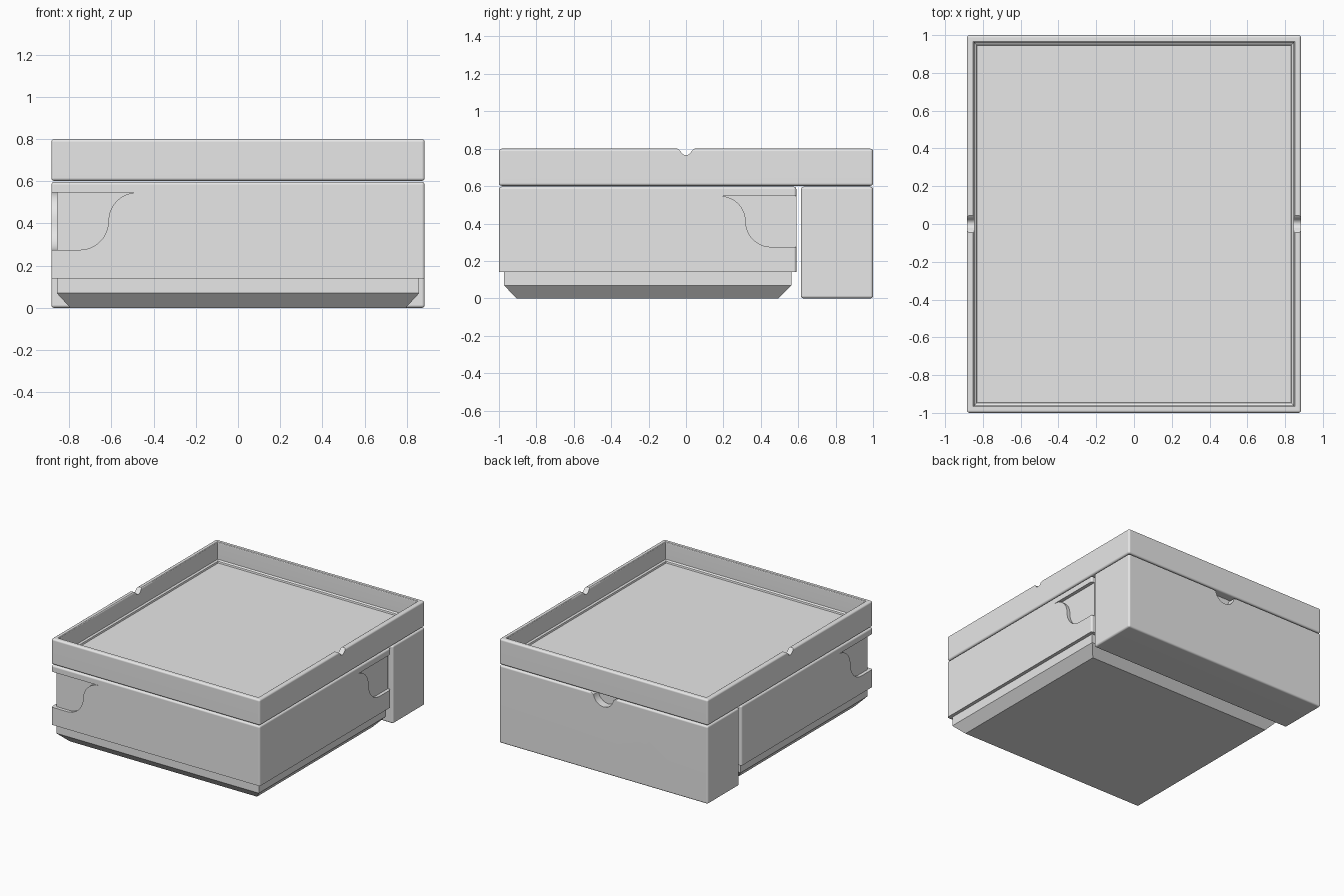
import bpy, bmesh, math
from mathutils import Matrix, Vector

old = bpy.data.objects.get("Cube")
if old:
    bpy.data.objects.remove(old, do_unlink=True)

GREY = (0.8, 0.8, 0.8, 1)
grey = bpy.data.materials.new("light grey plastic")
grey.use_nodes = True
grey.diffuse_color = GREY
grey.node_tree.nodes["Principled BSDF"].inputs["Base Color"].default_value = GREY

W = 0.885           # half width of the whole case
MID = -0.205        # y centre of the sleeve
HALF = 0.795        # half depth of the sleeve
LIP = 0.026         # depth of the corner recesses


def make(name, bm):
    bmesh.ops.recalc_face_normals(bm, faces=bm.faces)
    me = bpy.data.meshes.new(name)
    bm.to_mesh(me)
    bm.free()
    me.materials.append(grey)
    ob = bpy.data.objects.new(name, me)
    bpy.context.collection.objects.link(ob)
    return ob


def rounded_box(name, lo, hi, radius, keep=lambda edge: True):
    """Box between two corners, with the kept edges rounded."""
    bm = bmesh.new()
    bmesh.ops.create_cube(bm, size=1)
    lo, hi = Vector(lo), Vector(hi)
    for v in bm.verts:
        v.co = (lo + hi) / 2 + v.co * (hi - lo)
    bmesh.ops.bevel(bm, geom=[e for e in bm.edges if keep(e)], offset=radius,
                    segments=4, profile=0.5, affect='EDGES')
    return make(name, bm)


def loft(name, rings, cy=0):
    """Stack of rectangles given as half width, half depth, height."""
    bm = bmesh.new()
    loops = [[bm.verts.new((sx * x, cy + sy * y, z))
              for sx, sy in ((-1, -1), (1, -1), (1, 1), (-1, 1))] for x, y, z in rings]
    for a, b in zip(loops, loops[1:]):
        for i in range(4):
            j = (i + 1) % 4
            bm.faces.new((a[i], a[j], b[j], b[i]))
    bm.faces.new(loops[0])
    bm.faces.new(loops[-1])
    return make(name, bm)


def prism(name, profile, start, end, matrix=Matrix()):
    """Extrude an (x, z) profile along y, then place it."""
    bm = bmesh.new()
    face = bm.faces.new([bm.verts.new((x, start, z)) for x, z in profile])
    out = bmesh.ops.extrude_face_region(bm, geom=[face])
    verts = [g for g in out["geom"] if isinstance(g, bmesh.types.BMVert)]
    bmesh.ops.translate(bm, verts=verts, vec=(0, end - start, 0))
    bm.transform(matrix)
    return make(name, bm)


def cut(ob, cutter):
    mod = ob.modifiers.new("cut", 'BOOLEAN')
    mod.operation, mod.solver, mod.object = 'DIFFERENCE', 'EXACT', cutter
    bpy.context.view_layer.update()
    dg = bpy.context.evaluated_depsgraph_get()
    me = bpy.data.meshes.new_from_object(ob.evaluated_get(dg))
    ob.modifiers.clear()
    ob.data = me
    bpy.data.objects.remove(cutter, do_unlink=True)


def arc(cx, cz, r, a0, a1, n=10):
    return [(cx + r * math.cos(math.radians(a0 + (a1 - a0) * i / n)),
             cz + r * math.sin(math.radians(a0 + (a1 - a0) * i / n))) for i in range(n + 1)]


# Tray on top: hollow, with a small chamfer around the floor
tray = rounded_box("tray", (-W, -1, 0.602), (W, 1, 0.8), 0.014)
cut(tray, loft("tray_cutter", [
    (0.83, 0.945, 0.65), (0.833, 0.948, 0.662), (0.845, 0.96, 0.67),
    (0.845, 0.96, 0.79), (0.848, 0.963, 0.797), (0.858, 0.973, 0.804), (0.858, 0.973, 0.9)]))

# Small rounded groove across both side rims
groove = [(-0.045, 0.85), (-0.045, 0.8), (-0.036, 0.793)]
groove += arc(0, 0.796, 0.03, 205, 335, 8)
groove += [(0.036, 0.793), (0.045, 0.8), (0.045, 0.85)]
cut(tray, prism("groove_cutter", groove, -1.2, 1.2, Matrix.Rotation(math.pi / 2, 4, 'Z')))

# Sleeve: bottom edges stay sharp
sleeve = rounded_box("sleeve", (-W, MID - HALF, 0.14), (W, MID + HALF, 0.597), 0.014,
                     lambda e: max(v.co.z for v in e.verts) > 0.3)

# S-curved recesses wrapping two opposite corners; u runs inward from the corner
LOW, HIGH, R = 0.275, 0.547, 0.136
curve = [(-0.1, LOW)] + arc(0.135, LOW + R, R, 270, 360)
curve += arc(0.135 + 2 * R, LOW + R, R, 180, 90)[1:] + [(-0.1, HIGH)]
front = [(u - W, z) for u, z in curve]
side = [(HALF - u, z) for u, z in curve]
for turn in (0, math.pi):
    place = Matrix.Translation((0, MID, 0)) @ Matrix.Rotation(turn, 4, 'Z')
    cut(sleeve, prism("recess_cutter", front, -HALF - 0.1, -HALF + LIP, place))
    cut(sleeve, prism("recess_cutter", side, -W - 0.1, -W + LIP,
                      place @ Matrix.Rotation(-math.pi / 2, 4, 'Z')))

# Inner base showing under the sleeve, chamfered to the ground
base = loft("inner_base", [(0.795, HALF - 0.095, 0), (W - LIP, HALF - LIP, 0.07),
                           (W - LIP, HALF - LIP, 0.15)], MID)

# Separate back compartment with a thumb notch in its top edge
back_box = rounded_box("back_box", (-W, 0.615, 0), (W, 1, 0.597), 0.014)
notch = [(-0.12, 0.7), (-0.12, 0.598), (-0.1, 0.59)]
notch += arc(0, 0.597, 0.085, 188, 352, 16) + [(0.1, 0.59), (0.12, 0.598), (0.12, 0.7)]
cut(back_box, prism("notch_cutter", notch, 0.94, 1.1))

# Smooth rounded edges while keeping the large faces flat
for ob in (tray, sleeve, base, back_box):
    bpy.ops.object.select_all(action='DESELECT')
    ob.select_set(True)
    bpy.context.view_layer.objects.active = ob
    bpy.ops.object.shade_smooth_by_angle(angle=math.radians(30))
    weighted = ob.modifiers.new("weighted normals", 'WEIGHTED_NORMAL')
    weighted.keep_sharp = True
